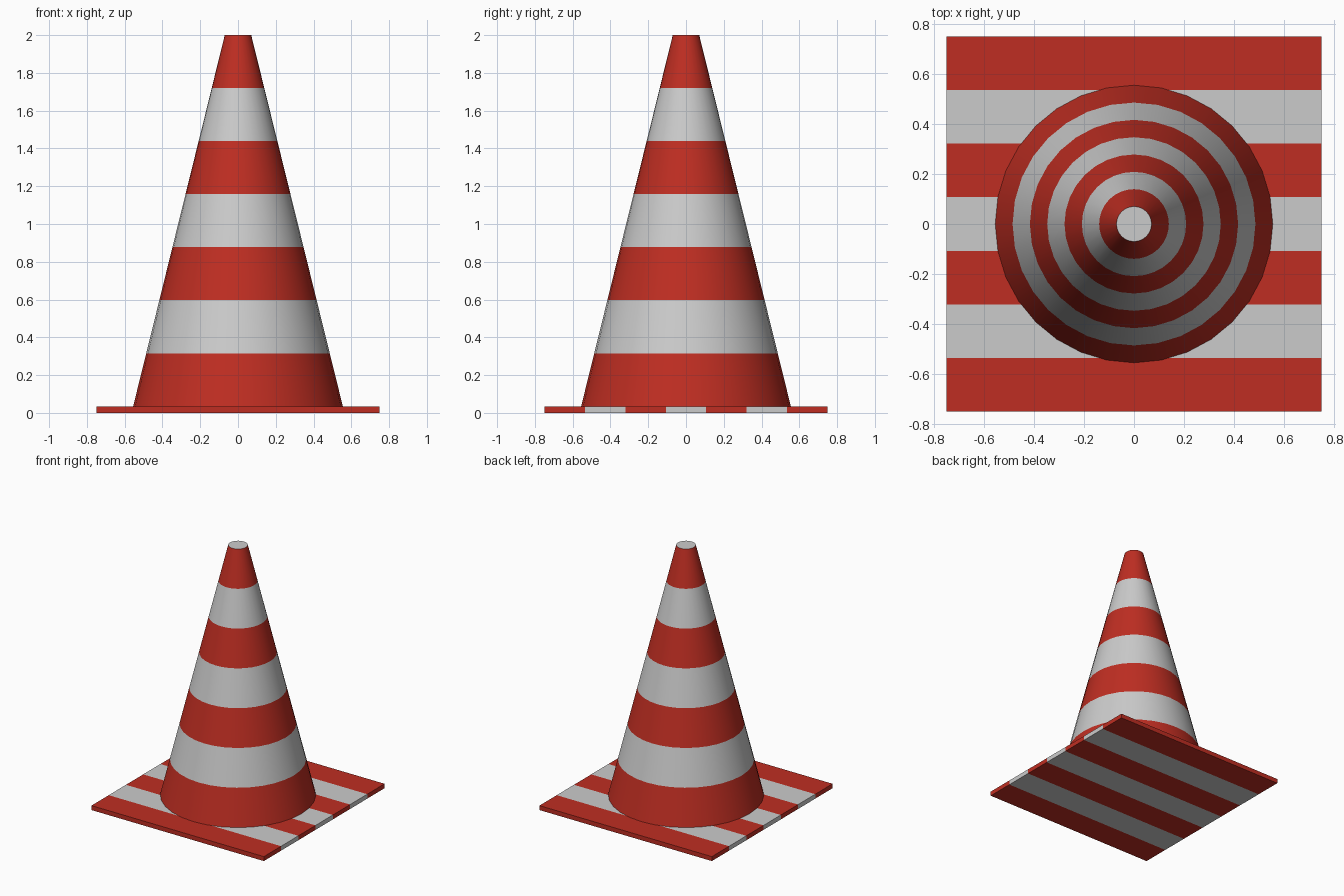
import bpy, bmesh, math

if "Cube" in bpy.data.objects:
    bpy.data.objects.remove(bpy.data.objects["Cube"])

BANDS = 7          # alternating red / white, red at both ends
SIDES = 32
PLATE = 1.5        # plate edge length
THICK = 0.035      # plate thickness
HEIGHT = 2.0
R_BASE, R_TOP = 0.555, 0.07


def material(name, rgb):
    m = bpy.data.materials.new(name)
    m.diffuse_color = (*rgb, 1)
    m.use_nodes = True
    m.node_tree.nodes["Principled BSDF"].inputs["Base Color"].default_value = m.diffuse_color
    return m


RED = material("red", (0.52, 0.027, 0.016))
WHITE = material("white", (0.6, 0.6, 0.6))


def make_object(name, bm):
    bmesh.ops.recalc_face_normals(bm, faces=bm.faces)
    mesh = bpy.data.meshes.new(name)
    bm.to_mesh(mesh)
    bm.free()
    mesh.materials.append(RED)
    mesh.materials.append(WHITE)
    obj = bpy.data.objects.new(name, mesh)
    bpy.context.collection.objects.link(obj)
    return obj


def stripe(bm, axis, start, length):
    """Cut the mesh into equal bands along an axis and colour them in turn."""
    step = length / BANDS
    normal = [0, 0, 0]
    normal[axis] = 1
    for i in range(1, BANDS):
        co = [0, 0, 0]
        co[axis] = start + i * step
        bmesh.ops.bisect_plane(bm, geom=bm.verts[:] + bm.edges[:] + bm.faces[:],
                               plane_co=co, plane_no=normal)
    for f in bm.faces:
        band = int((f.calc_center_median()[axis] - start) / step)
        f.material_index = min(max(band, 0), BANDS - 1) % 2


# Square base plate, striped front to back
bm = bmesh.new()
bmesh.ops.create_cube(bm, size=1)
bmesh.ops.scale(bm, vec=(PLATE, PLATE, THICK), verts=bm.verts)
bmesh.ops.translate(bm, vec=(0, 0, THICK / 2), verts=bm.verts)
stripe(bm, 1, -PLATE / 2, PLATE)
make_object("base_plate", bm)

# Tapered cone body, striped bottom to top, with a white flat tip
bm = bmesh.new()
bmesh.ops.create_cone(bm, cap_ends=True, segments=SIDES, radius1=R_BASE,
                      radius2=R_TOP, depth=HEIGHT - THICK)
bmesh.ops.translate(bm, vec=(0, 0, (HEIGHT + THICK) / 2), verts=bm.verts)
stripe(bm, 2, THICK, HEIGHT - THICK)
for f in bm.faces:
    if f.calc_center_median().z > HEIGHT - 0.001:
        f.material_index = 1
cone = make_object("cone_body", bm)

# Smooth sides, sharp rims
bpy.context.view_layer.objects.active = cone
cone.select_set(True)
bpy.ops.object.shade_smooth_by_angle(angle=math.radians(30))
